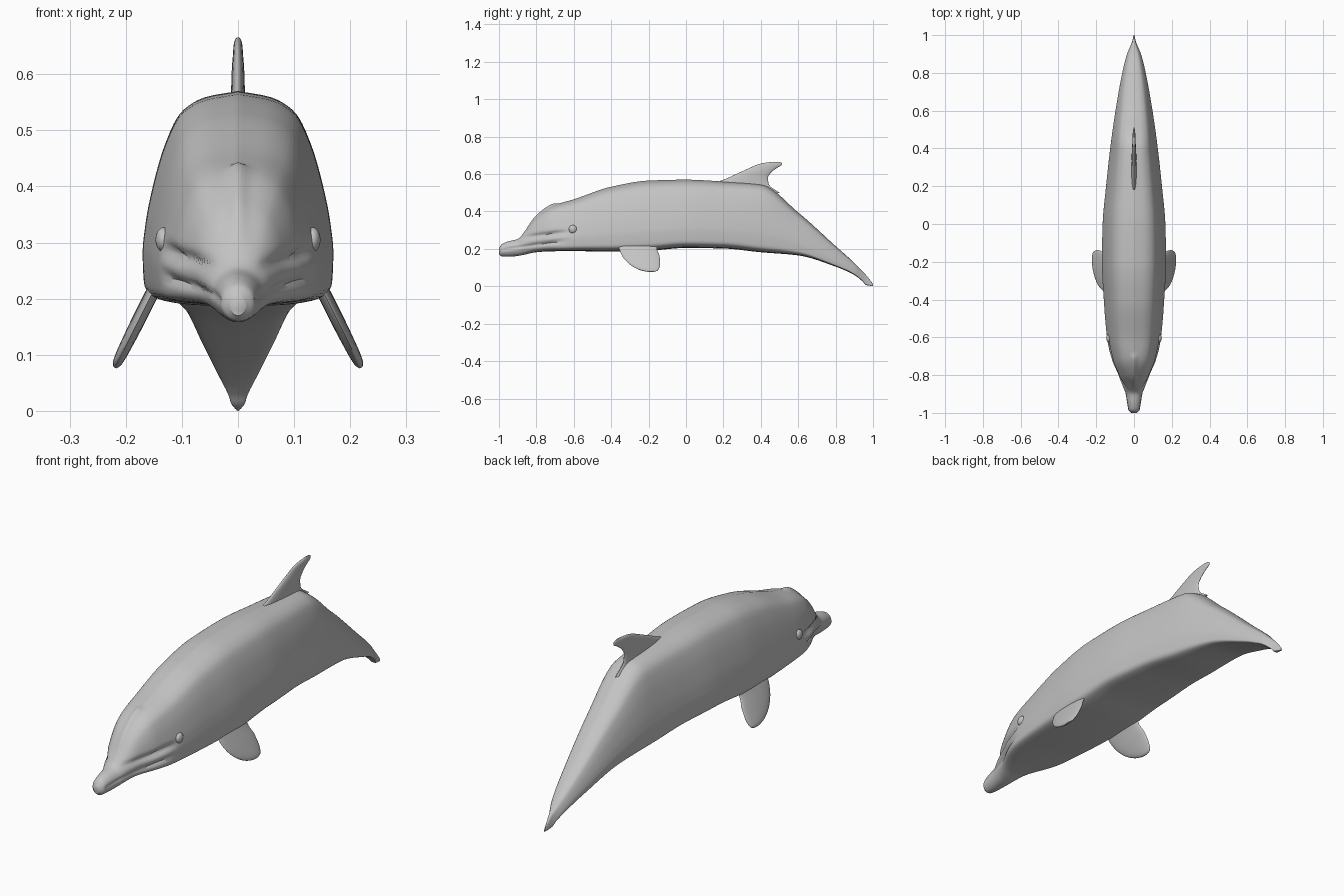
import bpy, bmesh, math
from mathutils import Vector

cube = bpy.data.objects.get("Cube")
if cube:
    bpy.data.objects.remove(cube)

grey = bpy.data.materials.new("grey skin")
grey.use_nodes = True
grey.diffuse_color = (0.55, 0.55, 0.55, 1)
grey.node_tree.nodes["Principled BSDF"].inputs["Base Color"].default_value = grey.diffuse_color


def curve(table, key):
    """Smooth value of a table at a key in its first column (monotone cubic)."""
    key = min(max(key, table[0][0]), table[-1][0])
    i = max(k for k in range(len(table) - 1) if table[k][0] <= key)

    def slope(k, c):
        if k in (0, len(table) - 1):
            k = min(k, len(table) - 2)
            return (table[k + 1][c] - table[k][c]) / (table[k + 1][0] - table[k][0])
        a = (table[k][c] - table[k - 1][c]) / (table[k][0] - table[k - 1][0])
        b = (table[k + 1][c] - table[k][c]) / (table[k + 1][0] - table[k][0])
        return 2 * a * b / (a + b) if a * b > 0 else 0

    h = table[i + 1][0] - table[i][0]
    t = (key - table[i][0]) / h
    out = []
    for c in range(1, len(table[0])):
        p, q = table[i][c], table[i + 1][c]
        m, n = slope(i, c) * h, slope(i + 1, c) * h
        out.append(p + m * t + (3 * (q - p) - 2 * m - n) * t**2 + (2 * (p - q) + m + n) * t**3)
    return out


def ramp(a, b, v):
    t = min(max((v - a) / (b - a), 0), 1)
    return t * t * (3 - 2 * t)


def finish(name, bm):
    bmesh.ops.recalc_face_normals(bm, faces=bm.faces)
    mesh = bpy.data.meshes.new(name)
    bm.to_mesh(mesh)
    bm.free()
    mesh.materials.append(grey)
    obj = bpy.data.objects.new(name, mesh)
    bpy.context.collection.objects.link(obj)
    bpy.ops.object.select_all(action="DESELECT")
    obj.select_set(True)
    bpy.context.view_layer.objects.active = obj
    bpy.ops.object.shade_smooth_by_angle(angle=math.radians(50))
    return obj


def loft(name, rings):
    """Skin closed rings of points and cap both ends."""
    bm = bmesh.new()
    loops = [[bm.verts.new(p) for p in ring] for ring in rings]
    n = len(loops[0])
    for a, b in zip(loops, loops[1:]):
        for i in range(n):
            j = (i + 1) % n
            bm.faces.new((a[i], a[j], b[j], b[i]))
    bm.faces.new(loops[0])
    bm.faces.new(loops[-1])
    return finish(name, bm)


def blade(name, stations, place, steps=24, sides=28):
    """Lens-section fin; stations hold height, front, back, half thickness."""
    rings = []
    for s in range(steps + 1):
        z = stations[0][0] + (stations[-1][0] - stations[0][0]) * math.sin(s / steps * math.pi / 2)
        front, back, thick = curve(stations, z)
        ring = []
        for i in range(sides):
            a = math.tau * i / sides
            y = (front + back) / 2 + (back - front) / 2 * math.cos(a)
            ring.append(place(thick * math.sin(a), y, z))
        rings.append(ring)
    return loft(name, rings)


def mirror(obj):
    obj.modifiers.new("Mirror", "MIRROR")


# Body outline: y, half width, top, bottom
BODY = [(-1, .014, .205, .17), (-.985, .03, .225, .16), (-.95, .037, .24, .158),
        (-.9, .046, .253, .162), (-.86, .06, .295, .17), (-.8, .085, .37, .182),
        (-.72, .118, .428, .187), (-.6, .143, .465, .188), (-.4, .16, .532, .185),
        (-.2, .17, .565, .19), (0, .166, .57, .205), (.2, .148, .56, .202),
        (.4, .126, .545, .182), (.6, .098, .395, .165), (.8, .062, .215, .105),
        (.9, .037, .125, .06), (.945, .018, .078, .025), (.96, .012, .063, .008),
        (1, .002, .013, 0)]
# Trunk half section, arched back and flat belly: step, width, height
TRUNK = [(0, 0, 1), (.12, .35, .97), (.22, .6, .9), (.33, .76, .76), (.45, .88, .58),
         (.57, .97, .38), (.68, 1, .24), (.76, .985, .1), (.82, .92, .05),
         (.9, .6, .015), (1, 0, 0)]
HALF = 48


def body_ring(y):
    width, top, bottom = curve(BODY, y)
    blend = ramp(-.97, -.65, y)
    half = []
    for i in range(HALF + 1):
        t = i / HALF
        u, v = curve(TRUNK, t)
        u = blend * u + (1 - blend) * math.sin(t * math.pi)
        v = blend * v + (1 - blend) * (1 + math.cos(t * math.pi)) / 2
        x, z = width * u, bottom + (top - bottom) * v
        # Mouth crease and the crease below the brow
        mouth = math.exp(-((z - .197 - .14 * (y + .98)) / .008) ** 2)
        mouth *= ramp(-1, -.96, y) * (1 - ramp(-.72, -.62, y))
        brow = math.exp(-((z - .262 - .12 * (y + .86)) / .012) ** 2)
        brow *= ramp(-.92, -.85, y) * (1 - ramp(-.72, -.6, y))
        x *= 1 - .1 * mouth - .14 * brow
        # Ridge down the forehead
        z += .01 * math.exp(-(x / .016) ** 2) * ramp(-.88, -.82, y) * (1 - ramp(-.71, -.68, y)) * (t < .5)
        half.append((x, y, z))
    return half + [(-x, y, z) for x, y, z in half[-2:0:-1]]


COUNT = 180
loft("body", [body_ring(-math.cos(math.pi * k / COUNT)) for k in range(COUNT + 1)])

# Back fin
DORSAL = [(.5, .13, .5, .016), (.545, .15, .443, .014), (.58, .225, .438, .012),
          (.61, .29, .457, .011), (.635, .345, .49, .009), (.65, .38, .512, .008),
          (.66, .42, .512, .006), (.665, .46, .5, .003)]
blade("back_fin", DORSAL, lambda x, y, z: (x, y, z))

# Flippers, splayed outward and down
FLIPPER = [(-.25, -.365, -.155, .011), (-.2, -.357, -.155, .012), (-.16, -.34, -.141, .012),
           (-.12, -.305, -.138, .011), (-.1, -.275, -.142, .01), (-.085, -.24, -.15, .008),
           (-.077, -.205, -.17, .003)]
mirror(blade("flipper", FLIPPER, lambda x, y, z: (.258 + z * -.0 - .5 * -z + x * .9, y, -z + x * .45)))


def ellipsoid(name, centre, size):
    bm = bmesh.new()
    bmesh.ops.create_uvsphere(bm, u_segments=24, v_segments=14, radius=1)
    for v in bm.verts:
        v.co = Vector(a * b for a, b in zip(v.co, size)) + Vector(centre)
    return finish(name, bm)


# Eyes and blowhole rim
mirror(ellipsoid("eye", (.133, -.605, .305), (.014, .022, .022)))
ellipsoid("blowhole_rim", (0, -.69, .43), (.022, .014, .008))
